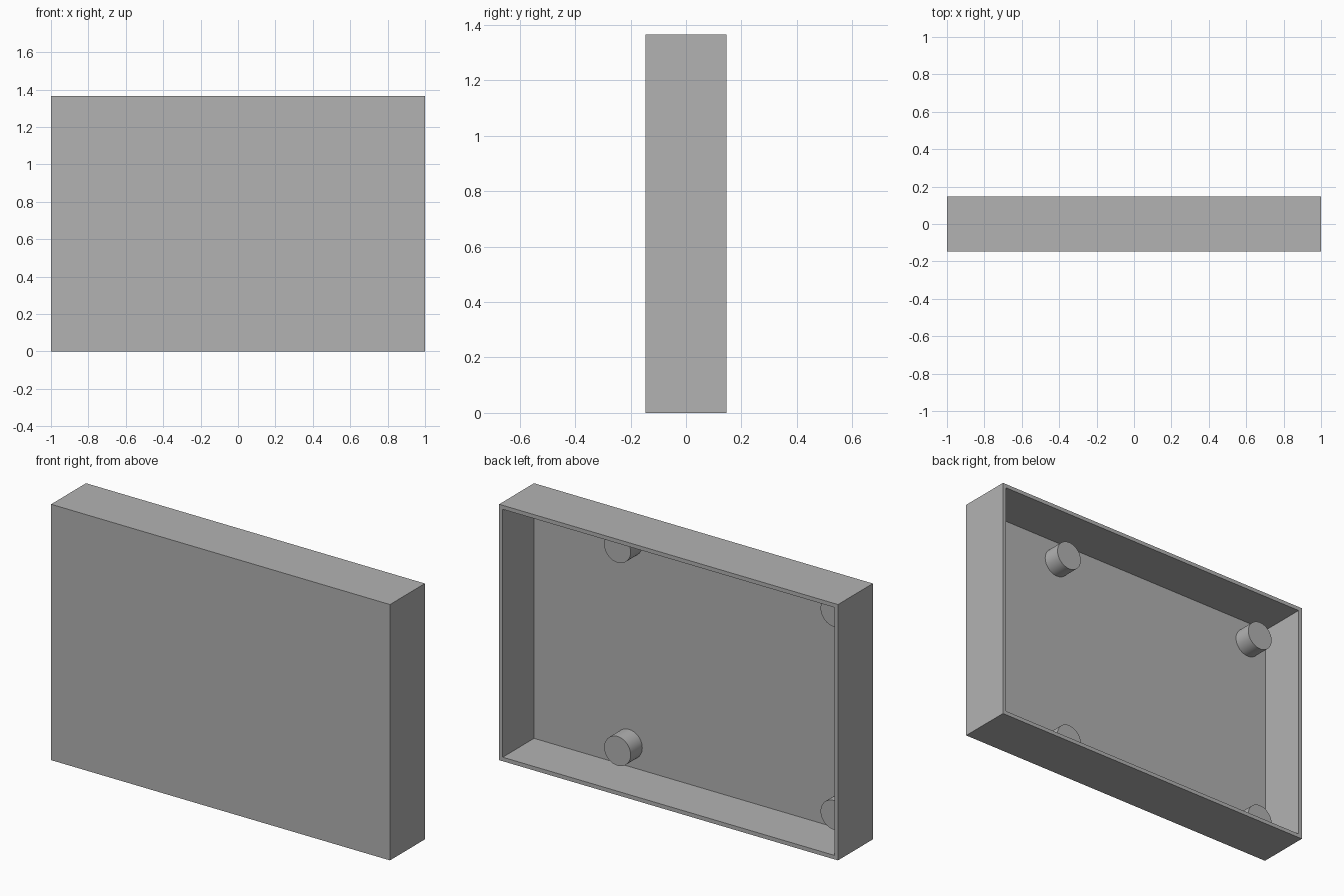
import bpy, bmesh, math
from mathutils import Matrix, Vector

cube = bpy.data.objects.get("Cube")
if cube:
    bpy.data.objects.remove(cube, do_unlink=True)

WIDTH, DEPTH, HEIGHT = 2.0, 0.294, 1.365
WALL = 0.03
PEG_RADIUS, PEG_LENGTH = 0.078, 0.098
PEG_INSET = 0.141
FLOOR_Y = -DEPTH / 2 + WALL

grey = bpy.data.materials.new("plain grey")
grey.use_nodes = True
grey.diffuse_color = (0.448, 0.448, 0.448, 1)
grey.node_tree.nodes["Principled BSDF"].inputs["Base Color"].default_value = grey.diffuse_color


def add_object(name, bm):
    mesh = bpy.data.meshes.new(name)
    bm.to_mesh(mesh)
    bm.free()
    mesh.materials.append(grey)
    obj = bpy.data.objects.new(name, mesh)
    bpy.context.collection.objects.link(obj)
    return obj


# Shallow tray standing on edge, open at the back
bm = bmesh.new()
bmesh.ops.create_cube(bm, size=1)
bmesh.ops.scale(bm, vec=(WIDTH, DEPTH, HEIGHT), verts=bm.verts)
bmesh.ops.translate(bm, vec=(0, 0, HEIGHT / 2), verts=bm.verts)
back = max(bm.faces, key=lambda f: f.calc_center_median().y)
bmesh.ops.inset_region(bm, faces=[back], thickness=WALL)
floor = bmesh.ops.extrude_discrete_faces(bm, faces=[back])["faces"][0]
bmesh.ops.translate(bm, vec=(0, WALL - DEPTH, 0), verts=floor.verts)
add_object("tray", bm)


# Four round pegs rising from the tray floor
def add_peg(name, x, z):
    bm = bmesh.new()
    bmesh.ops.create_cone(bm, cap_ends=True, segments=48, radius1=PEG_RADIUS,
                          radius2=PEG_RADIUS, depth=PEG_LENGTH,
                          matrix=Matrix.Rotation(math.pi / 2, 4, "X"))
    # Leave the hidden end open where it meets the floor
    base = min(bm.faces, key=lambda f: f.calc_center_median().y)
    bmesh.ops.delete(bm, geom=[base], context="FACES_ONLY")
    peg = add_object(name, bm)
    peg.location = Vector((x, FLOOR_Y + PEG_LENGTH / 2, z))
    bpy.ops.object.select_all(action="DESELECT")
    peg.select_set(True)
    bpy.context.view_layer.objects.active = peg
    bpy.ops.object.shade_smooth_by_angle(angle=math.radians(30))


for side, x in (("inner", 0.418), ("outer", PEG_INSET - WIDTH / 2)):
    for level, z in (("lower", PEG_INSET), ("upper", HEIGHT - PEG_INSET)):
        add_peg(f"{level}_{side}_peg", x, z)
